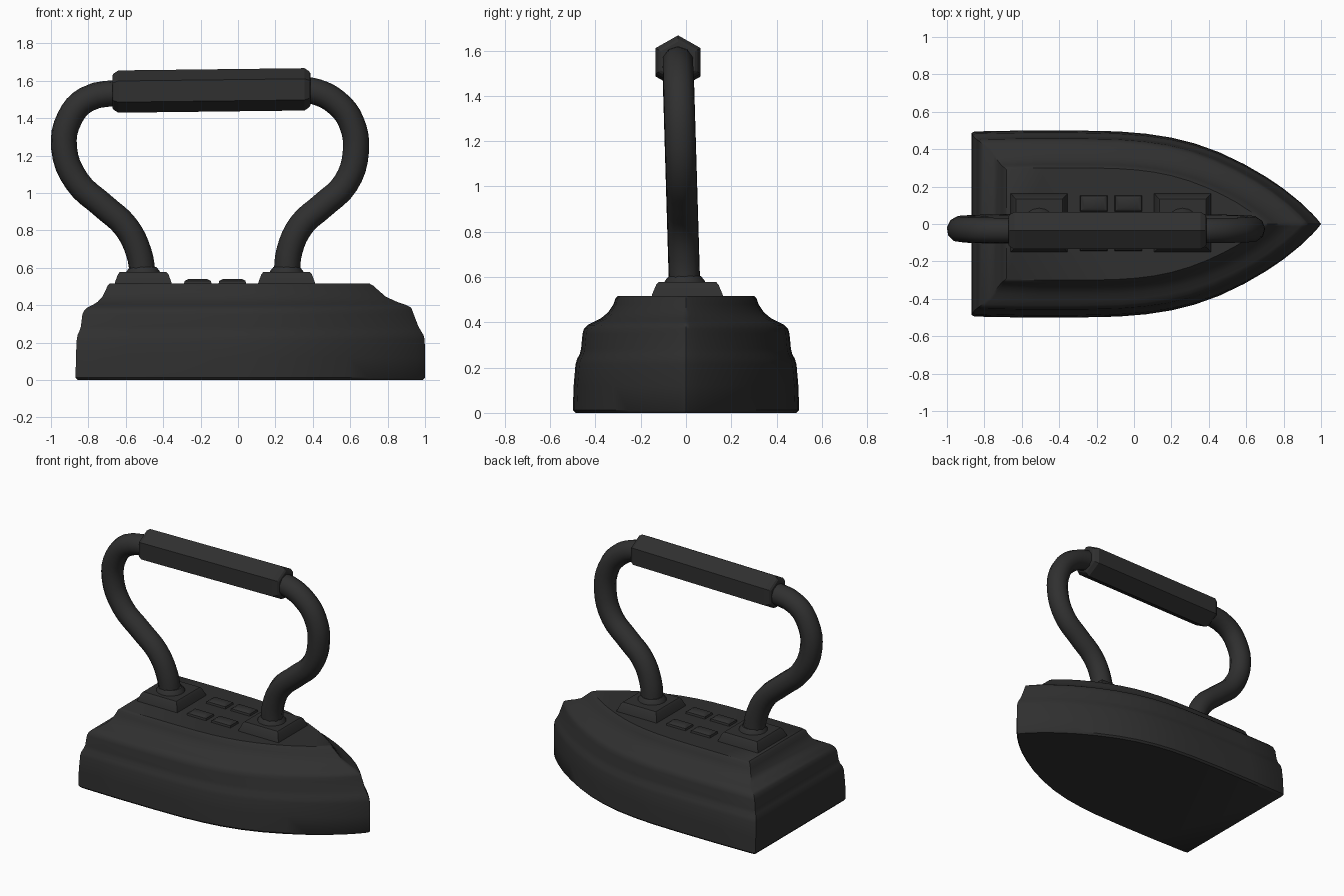
import bpy, bmesh, math
from mathutils import Vector

if "Cube" in bpy.data.objects:
    bpy.data.objects.remove(bpy.data.objects["Cube"])

iron = bpy.data.materials.new("black cast iron")
iron.diffuse_color = (0.029, 0.029, 0.029, 1)
iron.use_nodes = True
iron.node_tree.nodes["Principled BSDF"].inputs["Base Color"].default_value = iron.diffuse_color


def finish(obj, angle=35):
    obj.data.materials.clear()
    obj.data.materials.append(iron)
    bpy.ops.object.select_all(action='DESELECT')
    obj.select_set(True)
    bpy.context.view_layer.objects.active = obj
    bpy.ops.object.shade_smooth_by_angle(angle=math.radians(angle))
    return obj


def loft(name, rings, angle=35):
    """Skin a stack of equal-length closed rings and cap both ends."""
    bm = bmesh.new()
    loops = [[bm.verts.new(p) for p in ring] for ring in rings]
    n = len(loops[0])
    for a, b in zip(loops, loops[1:]):
        for i in range(n):
            j = (i + 1) % n
            bm.faces.new((a[i], a[j], b[j], b[i]))
    bm.faces.new(loops[0][::-1])
    bm.faces.new(loops[-1])
    bmesh.ops.recalc_face_normals(bm, faces=bm.faces[:])
    mesh = bpy.data.meshes.new(name)
    bm.to_mesh(mesh)
    bm.free()
    obj = bpy.data.objects.new(name, mesh)
    bpy.context.collection.objects.link(obj)
    return finish(obj, angle)


# Iron body: boat-shaped outline (fraction of length, fraction of half width)
side = [(0, .975), (.008, .99), (.15, 1), (.3, 1), (.42, .99), (.5, .965), (.57, .925),
        (.64, .86), (.71, .765), (.78, .64), (.84, .51), (.89, .385), (.94, .235),
        (.975, .11), (.993, .035)]
outline = side + [(1, 0)] + [(t, -w) for t, w in reversed(side)]

# Stepped moulding: z, back x, tip x, half width
layers = [(0, -.858, .988, .488), (.012, -.868, 1, .5), (.12, -.867, 1, .496),
          (.215, -.862, .998, .488), (.24, -.858, .992, .48), (.26, -.848, .98, .469),
          (.285, -.84, .965, .463), (.35, -.832, .94, .457), (.372, -.822, .932, .45),
          (.388, -.805, .925, .435), (.402, -.775, .895, .408), (.418, -.75, .85, .375),
          (.445, -.725, .79, .343), (.48, -.707, .75, .32), (.505, -.697, .722, .312),
          (.517, -.683, .7, .3)]
loft("iron_body", [[(b + t * (f - b), w * h, z) for t, w in outline]
                   for z, b, f, h in layers], 40)


def rect(cx, cy, hx, hy, z):
    return [(cx + sx * hx, cy + sy * hy, z)
            for sx, sy in ((-1, -1), (1, -1), (1, 1), (-1, 1))]


# Handle mounting pads with a small collar where each rod enters
for tag, cx in (("rear", -.507), ("front", .26)):
    loft(tag + "_pad", [rect(cx, .006, hx, hy, z) for hx, hy, z in
                        ((.155, .16, .505), (.15, .155, .525), (.135, .138, .565),
                         (.125, .128, .577))], 25)
    loft(tag + "_collar", [[(cx + r * math.cos(i * math.pi / 8),
                             -.005 + r * math.sin(i * math.pi / 8), z) for i in range(16)]
                           for r, z in ((.092, .57), (.088, .583), (.07, .605))])

# Plain raised lugs between the pads
for i, cx in enumerate((-.215, -.03)):
    for j, cy in enumerate((-.1, .11)):
        loft(f"raised_lug_{i}{j}", [rect(cx, cy, hx, hy, z) for hx, hy, z in
                                    ((.075, .045, .51), (.07, .04, .53), (.05, .025, .54))])


# Bent handle rods, leaning slightly towards -y as they rise
def rod(name, points):
    curve = bpy.data.curves.new(name, 'CURVE')
    curve.dimensions = '3D'
    curve.bevel_depth = .07
    curve.bevel_resolution = 3
    curve.resolution_u = 4
    curve.use_fill_caps = True
    spline = curve.splines.new('BEZIER')
    spline.bezier_points.add(len(points) - 1)
    for p, (x, z) in zip(spline.bezier_points, points):
        p.co = (x, -.006 - .03 * (z - .55), z)
        p.handle_left_type = p.handle_right_type = 'AUTO'
    obj = bpy.data.objects.new(name, curve)
    bpy.context.collection.objects.link(obj)
    bpy.ops.object.select_all(action='DESELECT')
    obj.select_set(True)
    bpy.context.view_layer.objects.active = obj
    bpy.ops.object.convert(target='MESH')
    finish(bpy.context.view_layer.objects.active, 50)


rod("rear_handle_rod", [(-.507, .55), (-.53, .68), (-.6, .82), (-.72, .93), (-.86, 1.06),
                        (-.93, 1.24), (-.9, 1.4), (-.81, 1.5), (-.6, 1.54)])
rod("front_handle_rod", [(.26, .55), (.275, .69), (.34, .83), (.45, .93), (.575, 1.05),
                         (.63, 1.22), (.605, 1.38), (.53, 1.48), (.42, 1.54), (.32, 1.553)])

# Hexagonal grip, corner upwards, with chamfered ends
grip = []
for x, r in ((-.672, .085), (-.665, .097), (-.64, .113), (.355, .113), (.38, .097), (.387, .085)):
    zc = 1.542 + .012 * (x + .64)
    grip.append([(x, -.035 + 1.02 * r * math.sin(k * math.pi / 3),
                  zc + r * math.cos(k * math.pi / 3)) for k in range(6)])
loft("hexagonal_grip", grip, 20)
